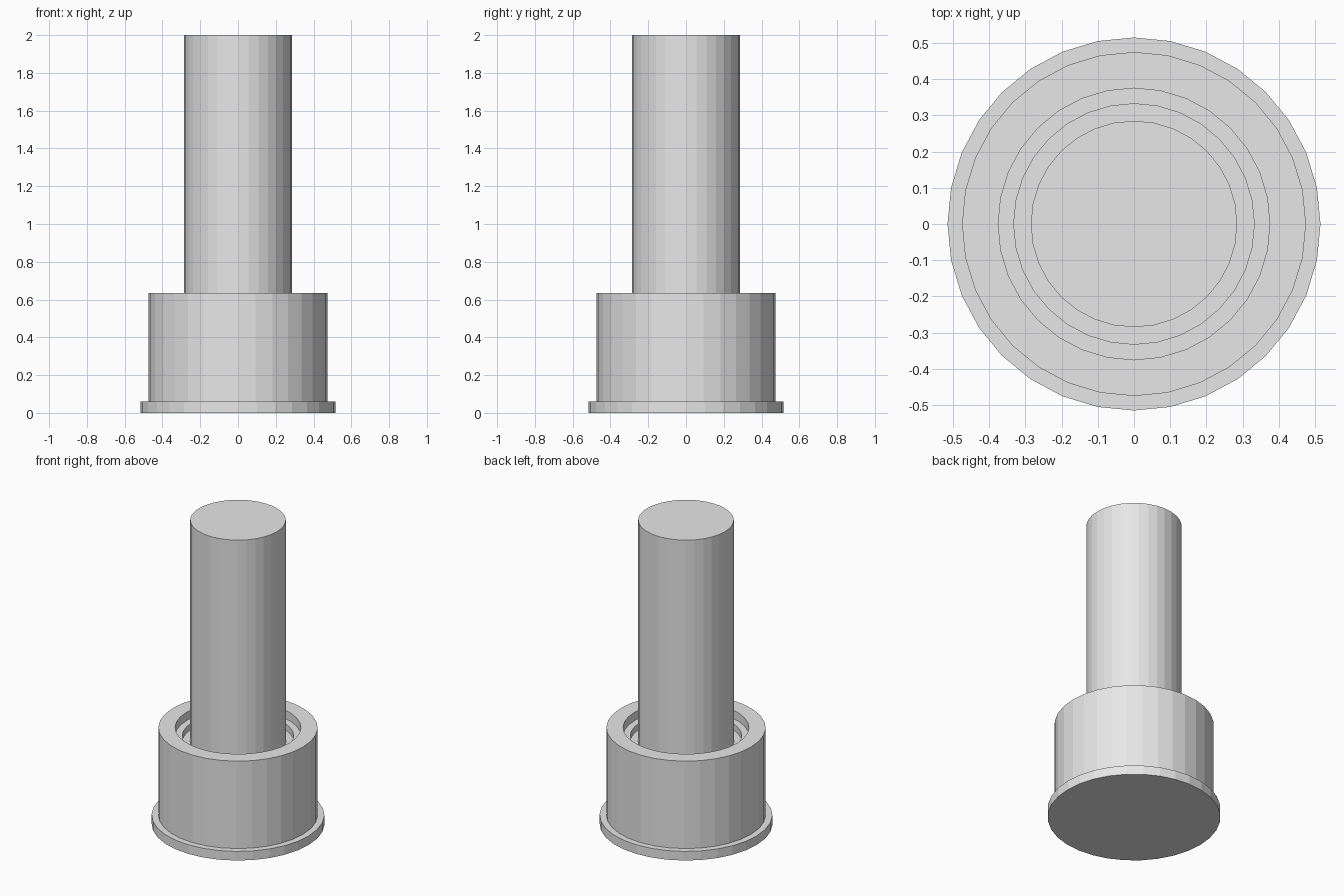
import bpy, bmesh, math

if "Cube" in bpy.data.objects:
    bpy.data.objects.remove(bpy.data.objects["Cube"])

SIDES = 32

grey = bpy.data.materials.new("plain_grey")
grey.diffuse_color = (0.8, 0.8, 0.8, 1)
grey.use_nodes = True
grey.node_tree.nodes["Principled BSDF"].inputs["Base Color"].default_value = grey.diffuse_color


def lathe(name, profile):
    """Revolve (radius, z) points about z; radius 0 closes to a point-free cap."""
    bm = bmesh.new()
    rings = [[bm.verts.new((r * math.cos(2 * math.pi * i / SIDES),
                            r * math.sin(2 * math.pi * i / SIDES), z))
              for i in range(SIDES)] for r, z in profile]
    for a, b in zip(rings, rings[1:]):
        for i in range(SIDES):
            j = (i + 1) % SIDES
            bm.faces.new((a[i], a[j], b[j], b[i]))
    bm.faces.new(rings[0][::-1])
    bm.faces.new(rings[-1])
    bmesh.ops.recalc_face_normals(bm, faces=bm.faces)
    mesh = bpy.data.meshes.new(name)
    bm.to_mesh(mesh)
    bm.free()
    mesh.materials.append(grey)
    ob = bpy.data.objects.new(name, mesh)
    bpy.context.collection.objects.link(ob)
    return ob


# Foot flange and cup with a recessed, stepped seat
lathe("flanged_cup", [(0.515, 0), (0.515, 0.06), (0.475, 0.06), (0.475, 0.635),
                      (0.375, 0.635), (0.375, 0.58), (0.332, 0.58), (0.332, 0.54)])

# Tall round post standing in the cup
lathe("post", [(0.285, 0.54), (0.285, 2.0)])
